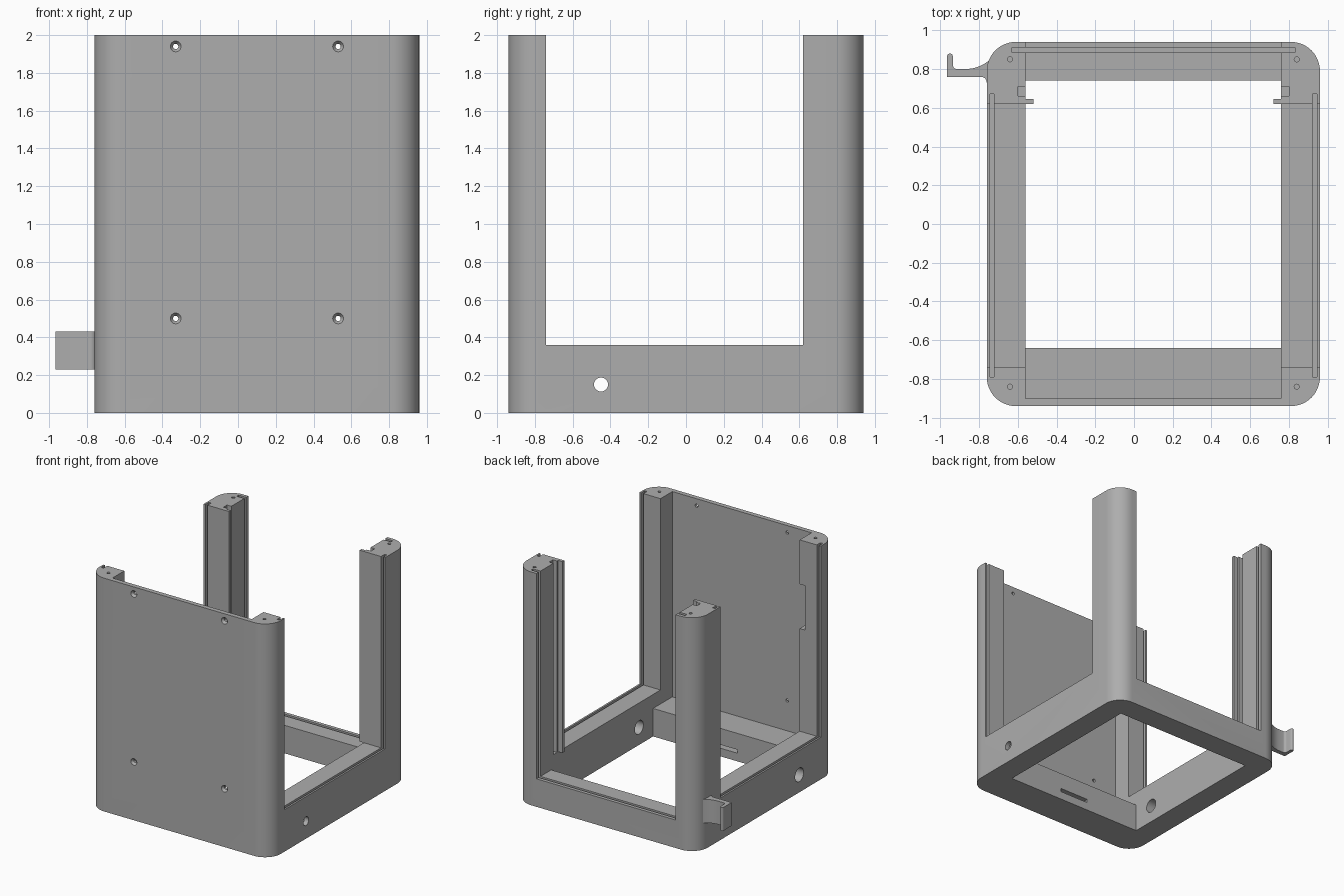
import bpy, bmesh, math
from mathutils import Matrix

if "Cube" in bpy.data.objects:
    bpy.data.objects.remove(bpy.data.objects["Cube"])

grey = bpy.data.materials.new("plain grey")
grey.use_nodes = True
grey.diffuse_color = (0.42, 0.42, 0.42, 1)
grey.node_tree.nodes["Principled BSDF"].inputs["Base Color"].default_value = grey.diffuse_color

CX = 0.1                                  # middle of the enclosure
LEFT, RIGHT, BACK = -0.76, 0.96, 0.94     # outer walls
IN_L, IN_R = -0.56, 0.76                  # inner walls
SIDE_TOP, BAR_TOP = 0.36, 0.24            # heights of the base rails


def make(name, bm):
    bmesh.ops.recalc_face_normals(bm, faces=bm.faces[:])
    mesh = bpy.data.meshes.new(name)
    bm.to_mesh(mesh)
    bm.free()
    mesh.materials.append(grey)
    ob = bpy.data.objects.new(name, mesh)
    bpy.context.collection.objects.link(ob)
    return ob


def prism(name, outline, z0, z1):
    bm = bmesh.new()
    face = bm.faces.new([bm.verts.new((x, y, z0)) for x, y in outline])
    new = bmesh.ops.extrude_face_region(bm, geom=[face])["geom"]
    bmesh.ops.translate(bm, vec=(0, 0, z1 - z0),
                        verts=[v for v in new if isinstance(v, bmesh.types.BMVert)])
    return make(name, bm)


def box(name, x0, x1, y0, y1, z0, z1):
    return prism(name, [(x0, y0), (x1, y0), (x1, y1), (x0, y1)], z0, z1)


def rod(name, centre, r1, r2, length, axis="Z"):
    # r1 is the radius at the low end of the axis
    bm = bmesh.new()
    turn = {"X": Matrix.Rotation(math.pi / 2, 4, "Y"),
            "Y": Matrix.Rotation(-math.pi / 2, 4, "X"), "Z": Matrix()}[axis]
    bmesh.ops.create_cone(bm, cap_ends=True, segments=24, radius1=r1, radius2=r2,
                          depth=length, matrix=Matrix.Translation(centre) @ turn)
    return make(name, bm)


def arc(cx, cy, r, a0, a1, n=12):
    angles = [math.radians(a0 + (a1 - a0) * i / n) for i in range(n + 1)]
    return [(cx + r * math.cos(a), cy + r * math.sin(a)) for a in angles]


def smooth(ob):
    bpy.ops.object.select_all(action="DESELECT")
    ob.select_set(True)
    bpy.context.view_layer.objects.active = ob
    bpy.ops.object.shade_smooth_by_angle(angle=math.radians(30))


# Rounded block that becomes the frame
R = 0.15
outline = []
for x, y, a in ((RIGHT - R, BACK - R, 0), (LEFT + R, BACK - R, 90),
                (LEFT + R, R - BACK, 180), (RIGHT - R, R - BACK, 270)):
    outline += arc(x, y, R, a, a + 90)
frame = prism("frame", outline, 0, 2)

# Main openings: floor, behind the front panel, back and sides
cutters = [
    box("cut_floor", IN_L, IN_R, -0.64, 0.74, -1, 3),
    box("cut_front", IN_L, IN_R, -0.90, 0.5, BAR_TOP, 3),
    box("cut_back", IN_L, IN_R, 0, 2, BAR_TOP, 3),
    box("cut_sides", -2, 2, -0.74, 0.62, SIDE_TOP, 3),
]

# Grooves that take the sliding panels
cutters.append(box("groove_back", -0.63, 0.83, 0.885, 0.91, BAR_TOP - 0.05, 3))
for side in (-1, 1):
    mid = CX + side * 0.833
    cutters.append(box("groove_side", mid - 0.011, mid + 0.011, -0.79, 0.67, SIDE_TOP - 0.05, 3))
    # Upright notch in each back post
    mid = CX + side * 0.67
    cutters.append(box("notch_back", mid - 0.03, mid + 0.03, 0.66, 0.71, SIDE_TOP, 3))
    # Screw holes in the post tops, and countersunk holes in the front panel
    for y in (-0.84, 0.85):
        cutters.append(rod("hole_top", (CX + side * 0.74, y, 2), 0.013, 0.013, 0.3))
    for z in (0.5, 1.94):
        x = CX + side * 0.43
        cutters.append(rod("hole_front", (x, -0.92, z), 0.014, 0.014, 0.2, "Y"))
        cutters.append(rod("countersink", (x, -0.935, z), 0.036, 0.014, 0.03, "Y"))

# Cable holes through the side rails, narrower at the right outer skin
cutters += [
    rod("hole_cable_left", (-0.66, -0.45, 0.15), 0.058, 0.058, 0.5, "X"),
    rod("hole_cable_right", (0.82, -0.45, 0.15), 0.058, 0.058, 0.2, "X"),
    rod("hole_cable_skin", (0.9, -0.45, 0.15), 0.037, 0.037, 0.3, "X"),
    box("slot_front_rail", -0.04, 0.24, -0.8, -0.6, 0.07, 0.1),
    box("notch_front_post", -0.61, -0.5, -0.89, -0.6, 1.24, 1.62),
]

for cutter in cutters:
    cutter.hide_render = True
    mod = frame.modifiers.new(cutter.name, "BOOLEAN")
    mod.operation, mod.solver, mod.object = "DIFFERENCE", "EXACT", cutter
    bpy.context.view_layer.objects.active = frame
    bpy.ops.object.modifier_apply(modifier=mod.name)
    bpy.data.objects.remove(cutter)
smooth(frame)

# Thin upright guide strips on the back posts
box("guide_strip_left", IN_R - 0.04, IN_R, 0.62, 0.645, SIDE_TOP, 2)
box("guide_strip_right", IN_L, IN_L + 0.04, 0.62, 0.645, SIDE_TOP, 2)

# Side hook with a rounded lip and a swept root
hook = [(-0.70, 0.73), (-0.76, 0.73)]
hook += arc(-0.79, 0.73, 0.03, 0, 90, 6)
hook += [(-0.965, 0.76)]
hook += arc(-0.95, 0.865, 0.015, 180, 0, 8)
hook += arc(-0.915, 0.82, 0.02, 180, 270, 5)
hook += arc(-0.87, 0.99, 0.19, 270, 322, 10)
hook += [(-0.70, 0.87)]
smooth(prism("side_hook", hook, 0.23, 0.43))
